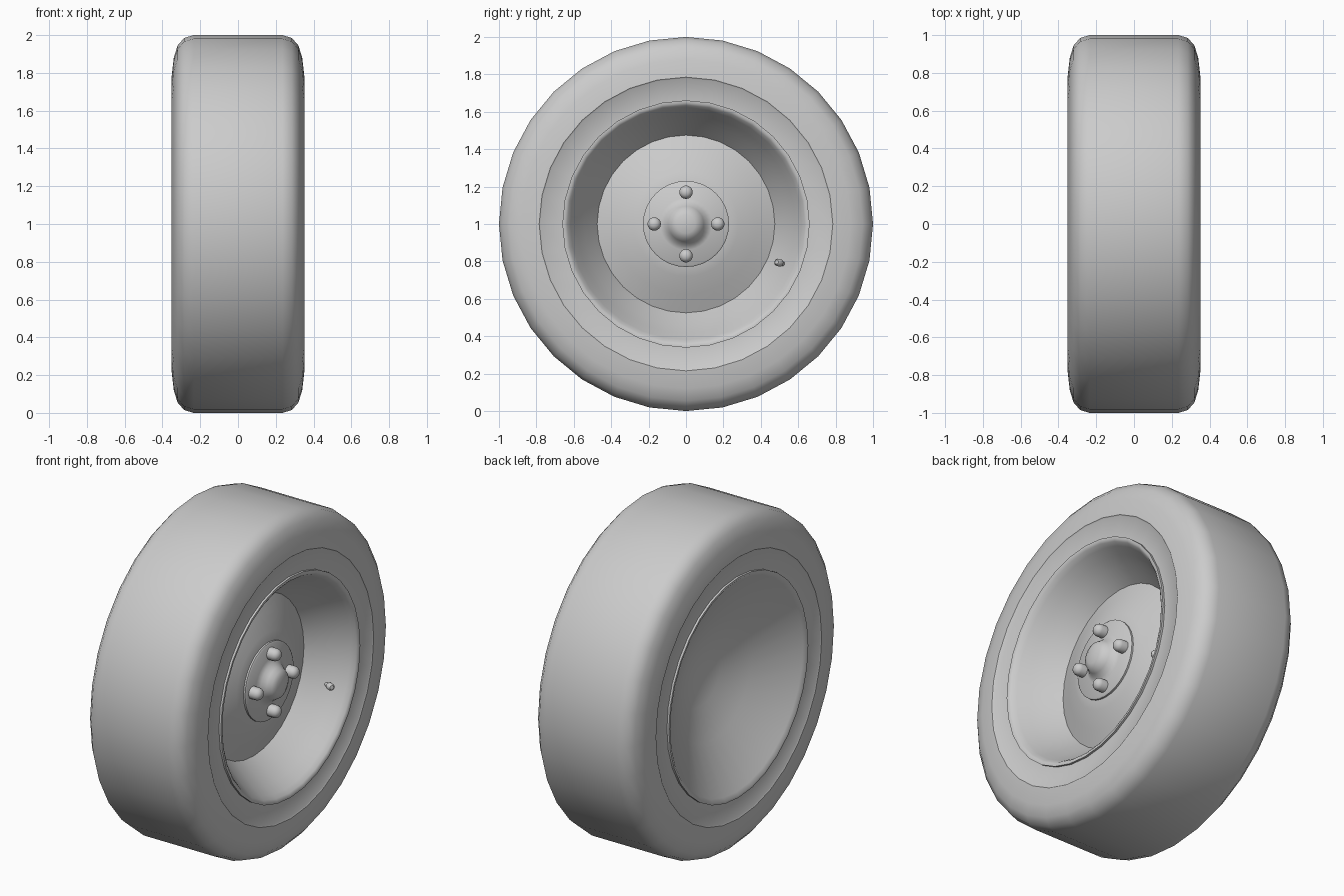
import bpy, bmesh, math
from mathutils import Vector, Matrix

if "Cube" in bpy.data.objects:
    bpy.data.objects.remove(bpy.data.objects["Cube"])

CENTRE = Vector((0, 0, 1))


def lathe(name, profile, segments=32, matrix=None, angle=40, closed=False):
    """Revolve (x, radius) points about the local x axis."""
    bm = bmesh.new()
    rings = []
    for x, r in profile:
        if r == 0:
            rings.append([bm.verts.new((x, 0, 0))] * segments)
        else:
            rings.append([bm.verts.new((x, r * math.cos(a), r * math.sin(a)))
                          for a in (2 * math.pi * i / segments for i in range(segments))])
    pairs = list(zip(rings, rings[1:]))
    if closed:
        pairs.append((rings[-1], rings[0]))
    for a, b in pairs:
        for i in range(segments):
            j = (i + 1) % segments
            quad = list(dict.fromkeys((a[i], a[j], b[j], b[i])))
            bm.faces.new(quad)
    bmesh.ops.recalc_face_normals(bm, faces=bm.faces)
    mesh = bpy.data.meshes.new(name)
    bm.to_mesh(mesh)
    bm.free()
    obj = bpy.data.objects.new(name, mesh)
    bpy.context.collection.objects.link(obj)
    obj.matrix_world = matrix or Matrix.Translation(CENTRE)
    bpy.ops.object.select_all(action='DESELECT')
    obj.select_set(True)
    bpy.context.view_layer.objects.active = obj
    bpy.ops.object.shade_smooth_by_angle(angle=math.radians(angle))
    return obj


# Tyre: half section mirrored to the other side, with a shallow sidewall step
half = [(0.235, 1.0), (0.285, 0.985), (0.32, 0.945), (0.34, 0.88),
        (0.351, 0.785), (0.346, 0.778), (0.336, 0.66), (0.29, 0.66)]
lathe("tyre", [(-x, r) for x, r in reversed(half)] + half, closed=True)

# Rim: raised lip, dished face rising to the hub, and a wide shallow bowl at the back
lathe("rim", [(0.20, 0), (0.20, 0.22), (0.185, 0.28), (0.145, 0.38), (0.105, 0.475),
              (0.145, 0.505), (0.20, 0.545), (0.26, 0.585), (0.315, 0.618),
              (0.34, 0.635), (0.349, 0.648), (0.349, 0.661), (0.28, 0.661),
              (-0.28, 0.661), (-0.349, 0.661), (-0.349, 0.648), (-0.335, 0.63),
              (-0.18, 0.36), (-0.10, 0.18), (-0.07, 0)], angle=60)

# Hub plate with central boss
lathe("hub", [(0.17, 0.23), (0.208, 0.23), (0.214, 0.222), (0.216, 0.14), (0.23, 0.115),
              (0.255, 0.095), (0.28, 0.08), (0.293, 0.05), (0.297, 0)])

# Lug nuts
for k in range(4):
    a = k * math.pi / 2
    pos = CENTRE + Vector((0.213, 0.17 * math.cos(a), 0.17 * math.sin(a)))
    lathe(f"lug_nut_{k + 1}", [(-0.01, 0.036), (0.04, 0.036), (0.055, 0.03),
                               (0.065, 0.017), (0.068, 0)], 16, Matrix.Translation(pos))

# Valve stem and cap, leaning in from the rim wall
base, tip = Vector((0.21, 0.53, 0.784)), Vector((0.275, 0.49, 0.795))
rot = Vector((1, 0, 0)).rotation_difference(tip - base).to_matrix().to_4x4()
lathe("valve", [(-0.02, 0.012), (0.05, 0.012), (0.05, 0.02), (0.078, 0.02),
                (0.088, 0.012), (0.09, 0)], 12, Matrix.Translation(base) @ rot)
